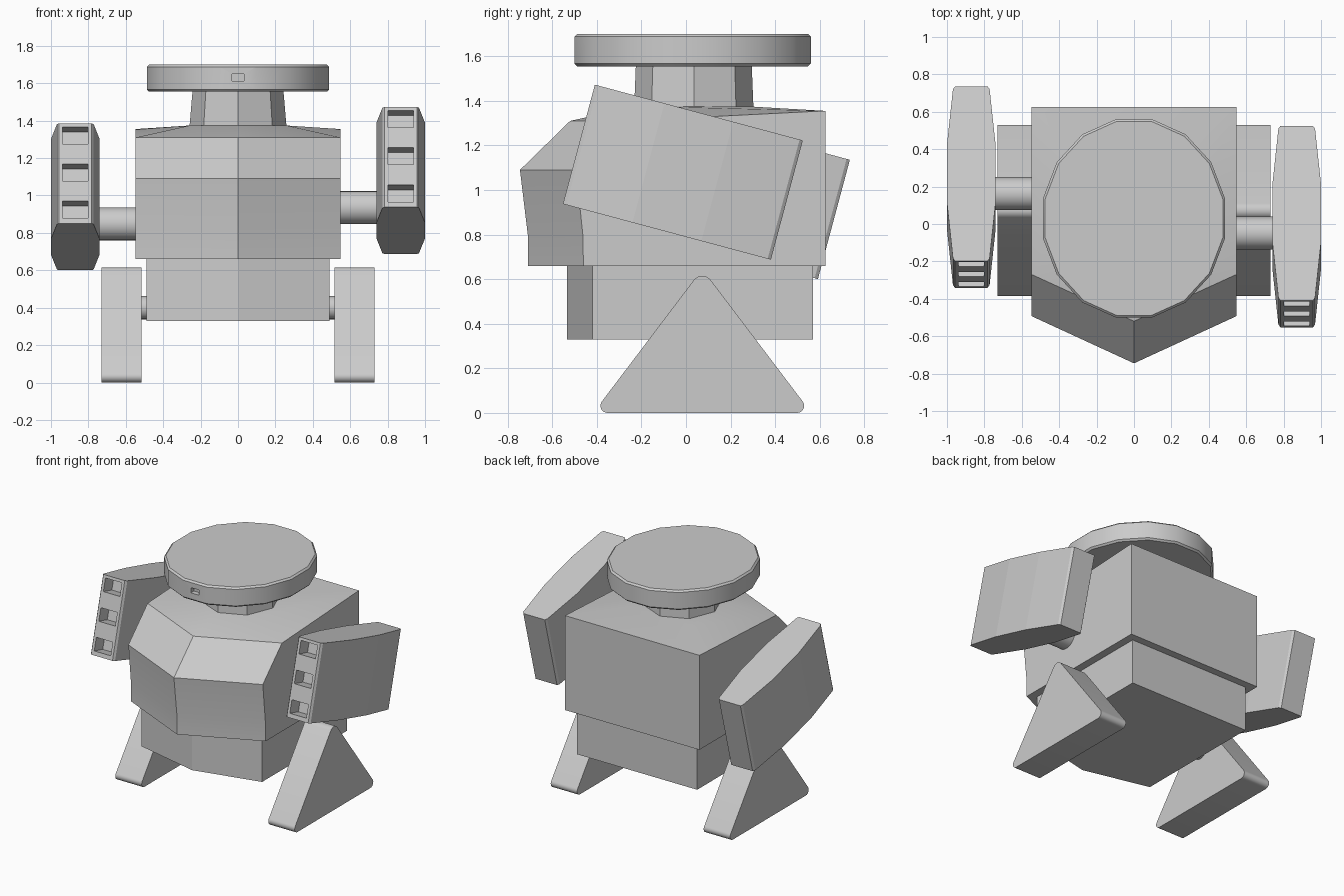
import bpy, bmesh
from math import sin, cos, pi, radians
from mathutils import Matrix

if "Cube" in bpy.data.objects:
    bpy.data.objects.remove(bpy.data.objects["Cube"])


def loft(name, rings):
    """Closed solid skinned through rings with equal point counts."""
    bm = bmesh.new()
    vs = [[bm.verts.new(p) for p in r] for r in rings]
    n = len(rings[0])
    for a, b in zip(vs, vs[1:]):
        for i in range(n):
            j = (i + 1) % n
            bm.faces.new((a[i], a[j], b[j], b[i]))
    bm.faces.new(vs[0])
    bm.faces.new(vs[-1])
    bmesh.ops.recalc_face_normals(bm, faces=bm.faces)
    me = bpy.data.meshes.new(name)
    bm.to_mesh(me)
    bm.free()
    ob = bpy.data.objects.new(name, me)
    bpy.context.collection.objects.link(ob)
    return ob


def ellipse(n, rx, ry, cy, z, phase=0.0):
    return [(rx * cos(2 * pi * (i + phase) / n), cy + ry * sin(2 * pi * (i + phase) / n), z)
            for i in range(n)]


def rod(name, x0, x1, y, z, r, n=24):
    pts = [(y + r * cos(2 * pi * i / n), z + r * sin(2 * pi * i / n)) for i in range(n)]
    return smooth(loft(name, [[(x, a, b) for a, b in pts] for x in (x0, x1)]))


def box(name, x, y, z):
    return loft(name, [[(x[0], y[0], k), (x[1], y[0], k), (x[1], y[1], k), (x[0], y[1], k)] for k in z])


def smooth(ob, angle=30):
    bpy.ops.object.select_all(action='DESELECT')
    ob.select_set(True)
    bpy.context.view_layer.objects.active = ob
    bpy.ops.object.shade_smooth_by_angle(angle=radians(angle))
    return ob


def cut(ob, cutter):
    m = ob.modifiers.new("cut", 'BOOLEAN')
    m.operation, m.solver, m.object = 'DIFFERENCE', 'EXACT', cutter
    cutter.hide_render = True
    cutter.display_type = 'WIRE'


def prow(hx, back, side, tip, z, zback=None):
    """Five-sided section: square back, pointed front."""
    zb = z if zback is None else zback
    return [(hx, back, zb), (hx, side, z), (0, tip, z), (-hx, side, z), (-hx, back, zb)]


# Torso with pointed chest and shallow roof
smooth(loft("upper_torso", [
    prow(.547, .625, -.46, -.71, .66),
    prow(.547, .625, -.463, -.71, .80),
    prow(.547, .625, -.493, -.745, 1.09),
    prow(.547, .625, -.27, -.52, 1.31, 1.355),
    prow(.26, .30, -.12, -.23, 1.374)]), 20)
loft("lower_torso", [prow(.49, .57, -.42, -.535, z) for z in (.33, .67)])

# Neck and disc head with a small front slot
loft("neck", [ellipse(8, .26, .268, .035, 1.36), ellipse(8, .243, .26, .035, 1.56)])
k = 1 / cos(pi / 16)
head = loft("head", [ellipse(16, rx * k, ry * k, .03, z, .5) for rx, ry, z in
                     ((.475, .518, 1.555), (.487, .53, 1.567), (.487, .53, 1.688), (.475, .518, 1.70))])
smooth(head)
cut(head, box("head_slot_cutter", (-.033, .033), (-.60, -.465), (1.612, 1.65)))


# Triangular feet with rounded corners, and hip pegs
def foot_outline():
    pts = []
    for cy, cz, r, a0, a1 in ((.073, .568, .047, 38, 142), (-.352, .032, .032, 142, 270),
                              (.498, .032, .032, -90, 38)):
        for i in range(9):
            a = radians(a0 + (a1 - a0) * i / 8)
            pts.append((cy + r * cos(a), cz + r * sin(a)))
    return pts


for s, side in ((1, "right"), (-1, "left")):
    smooth(loft(side + "_foot", [[(s * x, y, z) for y, z in foot_outline()] for x in (.515, .73)]))
    rod(side + "_hip", s * .45, s * .53, .073, .40, .062)

# Bulged arms, tilted nose up, with three slots in the front end
half = [(-.483, .087), (-.468, .098), (-.16, .13), (.16, .13), (.468, .098), (.483, .087)]
plan = half + [(u, -w) for u, w in reversed(half)]
for s, side, cy, cz in ((1, "right", -.014, 1.08), (-1, "left", .197, .993)):
    place = Matrix.Translation((s * .87, cy, cz)) @ Matrix.Rotation(radians(-15), 4, 'X')
    arm = loft(side + "_arm", [[(w, u, v) for u, w in plan] for v in (-.277, .277)])
    arm.matrix_world = place
    for i, v in enumerate((-.2, .005, .21)):
        c = box(f"{side}_arm_slot_cutter_{i}", (-.067, .067), (-.6, -.38), (v - .047, v + .047))
        c.matrix_world = place
        cut(arm, c)
    rod(side + "_shoulder", s * .50, s * .76, cy - .035, cz - .145, .088)
